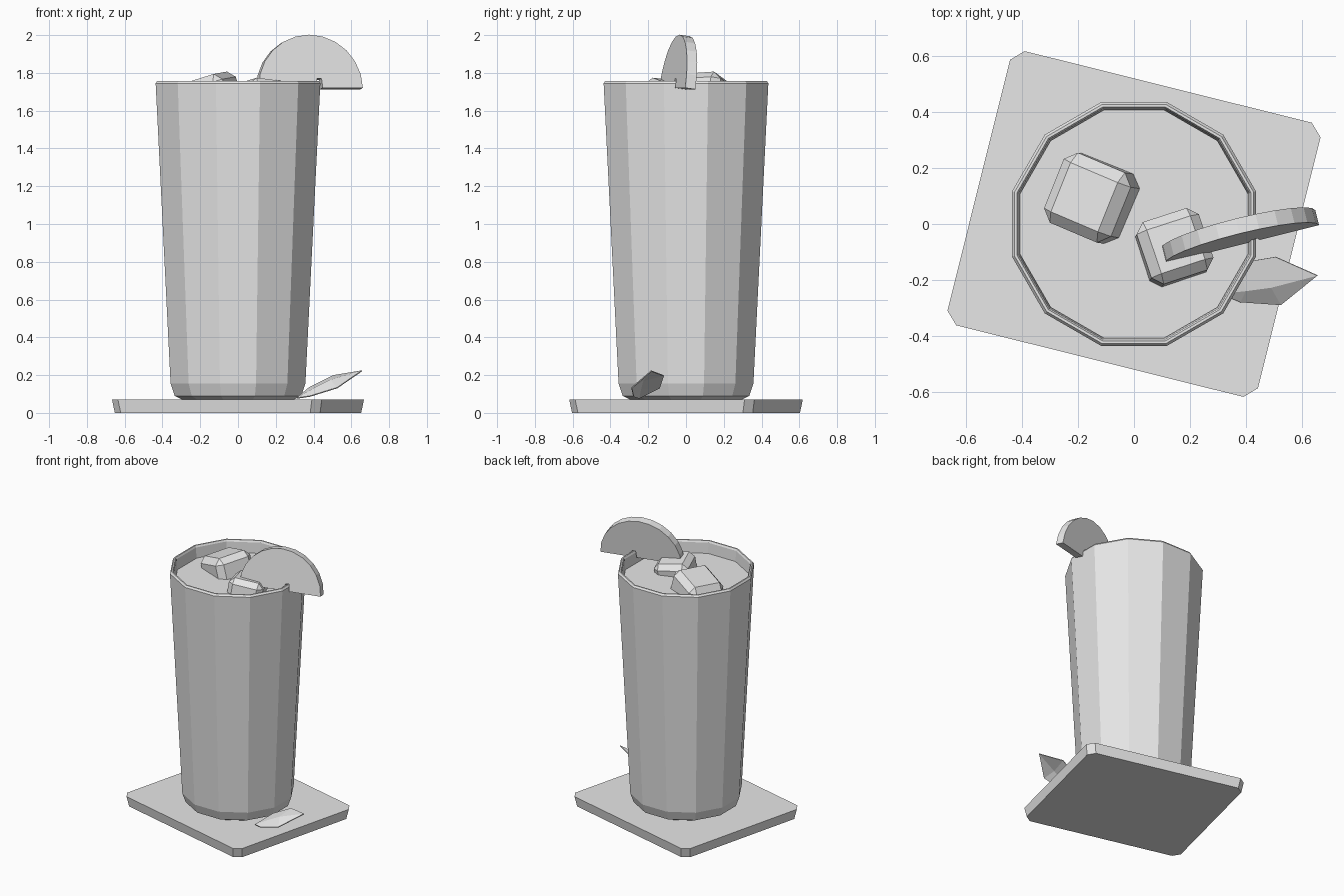
import bpy, bmesh, math
from math import radians, cos, sin, pi
from mathutils import Vector

if "Cube" in bpy.data.objects:
    bpy.data.objects.remove(bpy.data.objects["Cube"], do_unlink=True)

grey = bpy.data.materials.new("plain_grey")
grey.use_nodes = True
grey.diffuse_color = (0.8, 0.8, 0.8, 1)
grey.node_tree.nodes["Principled BSDF"].inputs["Base Color"].default_value = (0.8, 0.8, 0.8, 1)


def finish(name, bm, location=(0, 0, 0), turn=(0, 0, 0)):
    bmesh.ops.recalc_face_normals(bm, faces=bm.faces)
    mesh = bpy.data.meshes.new(name)
    bm.to_mesh(mesh)
    bm.free()
    mesh.materials.append(grey)
    obj = bpy.data.objects.new(name, mesh)
    bpy.context.collection.objects.link(obj)
    obj.location = location
    obj.rotation_euler = [radians(a) for a in turn]
    return obj


def loft(name, rings, **place):
    """Join rings of points with quads and cap both ends."""
    bm = bmesh.new()
    loops = [[bm.verts.new(p) for p in ring] for ring in rings]
    for a, b in zip(loops, loops[1:]):
        for i in range(len(a)):
            j = (i + 1) % len(a)
            bm.faces.new((a[i], a[j], b[j], b[i]))
    bm.faces.new(loops[0])
    bm.faces.new(loops[-1])
    return finish(name, bm, **place)


def ring(apothem, z, sides=12):
    r = apothem / cos(pi / sides)
    angles = [(i + 0.5) * 2 * pi / sides for i in range(sides)]
    return [(r * cos(a), r * sin(a), z) for a in angles]


# Coaster: rectangle with clipped corners, slightly narrower underneath
def clipped(hx, hy, c, z):
    quarter = [(hx, hy - c), (hx - c, hy)]
    right = [(hx, c - hy)] + quarter
    pts = [(hx - c, -hy)] + right
    return [(x, y, z) for x, y in pts + [(-x, -y) for x, y in pts]]


loft("coaster", [clipped(0.56, 0.493, 0.043, 0), clipped(0.572, 0.505, 0.043, 0.07)],
     turn=(0, 0, -14))

# Tumbler: outer wall, rounded rim, inner wall and floor
wall = [(0.30, 0.072), (0.335, 0.09), (0.357, 0.155), (0.436, 1.745), (0.427, 1.758),
        (0.418, 1.758), (0.412, 1.745), (0.335, 0.16), (0.30, 0.13)]
loft("glass", [ring(r, z) for r, z in wall])

# Drink filling the tumbler
loft("drink", [ring(0.30, 0.14), ring(0.334, 0.17), ring(0.407, 1.67)])


# Ice cubes with cut edges
def ice(name, size, cut, location, turn):
    bm = bmesh.new()
    bmesh.ops.create_cube(bm, size=size)
    bmesh.ops.bevel(bm, geom=bm.edges[:], offset=cut, segments=1, affect='EDGES')
    finish(name, bm, location, turn)


ice("large_ice_cube", 0.27, 0.04, (-0.14, 0.09, 1.645), (4, -16, -23))
ice("small_ice_cube", 0.235, 0.035, (0.14, -0.09, 1.64), (-6, 7, 18))

# Citrus half slice with a slot that fits over the rim
radius, half = 0.284, 0.028
outline = [(radius * cos(i * pi / 12), radius * sin(i * pi / 12)) for i in range(13)]
outline += [(0.03, 0), (0.035, 0.05), (0.06, 0.05), (0.065, 0)]
loft("citrus_slice", [[(x, y, z) for x, z in outline] for y in (-half, half)],
     location=(0.379, -0.046, 1.717), turn=(-8, 0, 14))

# Mint leaf: two halves folded along a midrib, leaning on the glass
base, tip = Vector((0.31, -0.25, 0.08)), Vector((0.655, -0.185, 0.225))
rib = [(0.40, -0.24, 0.13), (0.49, -0.228, 0.175)]
sides = [[(0.375, -0.14, 0.135), (0.505, -0.118, 0.20)],
         [(0.38, -0.28, 0.09), (0.525, -0.29, 0.135)]]
bm = bmesh.new()
b, t = bm.verts.new(base), bm.verts.new(tip)
r0, r1 = [bm.verts.new(p) for p in rib]
for side in sides:
    s0, s1 = [bm.verts.new(p) for p in side]
    for face in ((b, r0, s0), (r0, r1, s1, s0), (r1, t, s1)):
        bm.faces.new(face)
leaf = finish("mint_leaf", bm)
thick = leaf.modifiers.new("thickness", 'SOLIDIFY')
thick.thickness = 0.006
